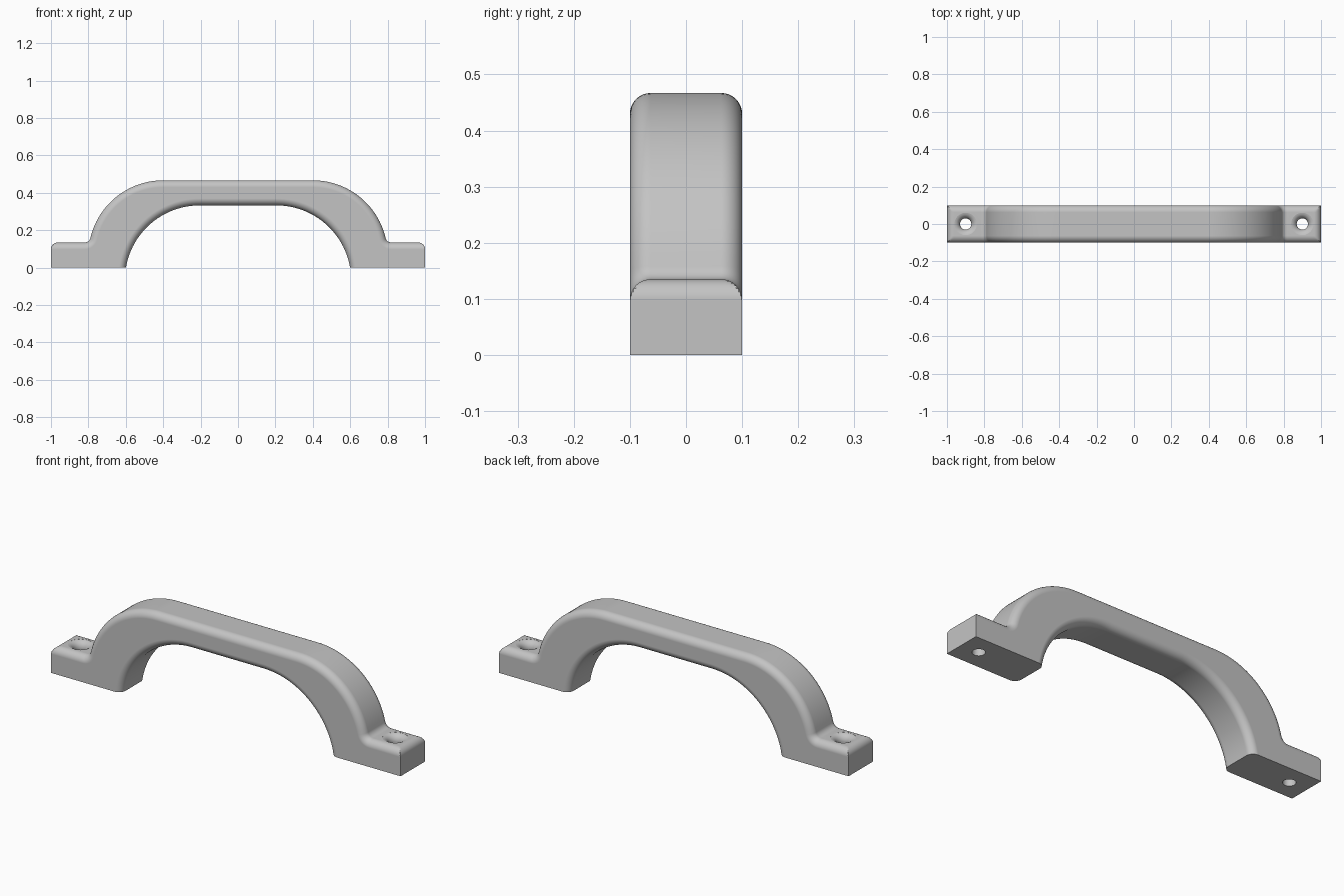
import bpy, bmesh
from math import sin, cos, pi, asin, atan2, sqrt, radians

cube = bpy.data.objects.get("Cube")
if cube:
    bpy.data.objects.remove(cube, do_unlink=True)

HALF_WIDTH = 0.1     # half depth of the bar
FOOT_TOP = 0.135     # height of the mounting feet
ROUND = 0.037        # edge rounding
FILLET = 0.03        # hollow between foot and arch
ARCH = 0.4           # radius of both arch curves
OUTER = (0.4, 0.067)
INNER = (0.205, -0.067)
HOLE_X, HOLE_R, FLARE = 0.9, 0.03, 0.036
STEPS = 8


def arc(centre, radius, start, end, steps):
    return [(centre[0] + radius * cos(start + (end - start) * i / steps),
             centre[1] + radius * sin(start + (end - start) * i / steps))
            for i in range(steps + 1)]


def outline(inset):
    """Side outline of the handle, inset everywhere but the base and ends."""
    top = FOOT_TOP - inset
    fz = FOOT_TOP + FILLET
    rise = fz - OUTER[1]
    run = sqrt((ARCH + FILLET) ** 2 - rise ** 2)
    lean = atan2(rise, run)
    r_in = ARCH + inset
    half = arc(INNER, r_in - 2 * inset, pi / 2, asin(-INNER[1] / (r_in - 2 * inset)), 28) \
        if inset < 0 else arc(INNER, r_in, pi / 2, asin(-INNER[1] / r_in), 28)
    half.append((1, 0))
    end = arc((1 - ROUND, FOOT_TOP - ROUND), ROUND, 0, pi / 2, STEPS)
    half += [(x, min(z, top)) for x, z in end]
    half += arc((OUTER[0] + run, fz), FILLET + inset, -pi / 2, lean - pi, STEPS)
    half += arc(OUTER, ARCH - inset, lean, pi / 2, 28)[1:]
    return half + [(-x, z) for x, z in reversed(half)]


def finish(bm, name):
    bmesh.ops.remove_doubles(bm, verts=bm.verts, dist=1e-5)
    bmesh.ops.dissolve_degenerate(bm, edges=bm.edges, dist=1e-6)
    bmesh.ops.recalc_face_normals(bm, faces=bm.faces)
    mesh = bpy.data.meshes.new(name)
    bm.to_mesh(mesh)
    bm.free()
    obj = bpy.data.objects.new(name, mesh)
    bpy.context.collection.objects.link(obj)
    return obj


def skin(bm, rings, caps=True):
    rows = [[bm.verts.new(p) for p in ring] for ring in rings]
    n = len(rows[0])
    for a, b in zip(rows, rows[1:]):
        for i in range(n):
            j = (i + 1) % n
            bm.faces.new((a[i], a[j], b[j], b[i]))
    if caps:
        bm.faces.new(rows[0])
        bm.faces.new(rows[-1])


# Handle body: outlines stacked across the width, shrinking at both sides
side = []
for i in range(STEPS + 1):
    t = pi / 2 * i / STEPS
    side.append((HALF_WIDTH - ROUND + ROUND * sin(t), ROUND * (1 - cos(t))))
layers = [(-y, d) for y, d in reversed(side)] + side
bm = bmesh.new()
skin(bm, [[(x, y, z) for x, z in outline(d)] for y, d in layers])
handle = finish(bm, "handle")

# Screw holes with a flared mouth
mouth = arc((HOLE_R + FLARE, FOOT_TOP - FLARE), FLARE, pi, radians(100), STEPS)
profile = [(HOLE_R, -0.05)] + mouth + [(mouth[-1][0], FOOT_TOP + 0.05)]
for s, label in ((1, "left"), (-1, "right")):
    bm = bmesh.new()
    skin(bm, [[(s * HOLE_X + x, y, z) for x, y in arc((0, 0), r, 0, 2 * pi, 40)[:-1]]
              for r, z in profile])
    cutter = finish(bm, label + "_hole_cutter")
    cutter.hide_render = True
    cut = handle.modifiers.new(label + "_screw_hole", 'BOOLEAN')
    cut.operation = 'DIFFERENCE'
    cut.solver = 'EXACT'
    cut.object = cutter
    bpy.context.view_layer.objects.active = handle
    bpy.ops.object.modifier_apply(modifier=cut.name)
    bpy.data.objects.remove(cutter, do_unlink=True)

# Grey finish
grey = bpy.data.materials.new("plain_grey")
grey.use_nodes = True
colour = (0.55, 0.55, 0.55, 1)
grey.diffuse_color = colour
grey.node_tree.nodes["Principled BSDF"].inputs["Base Color"].default_value = colour
handle.data.materials.clear()
handle.data.materials.append(grey)

# Smooth shading with crisp base and ends
for o in bpy.context.selected_objects:
    o.select_set(False)
handle.select_set(True)
bpy.context.view_layer.objects.active = handle
bpy.ops.object.shade_smooth_by_angle(angle=radians(30))
weighted = handle.modifiers.new("even_shading", 'WEIGHTED_NORMAL')
weighted.keep_sharp = True
